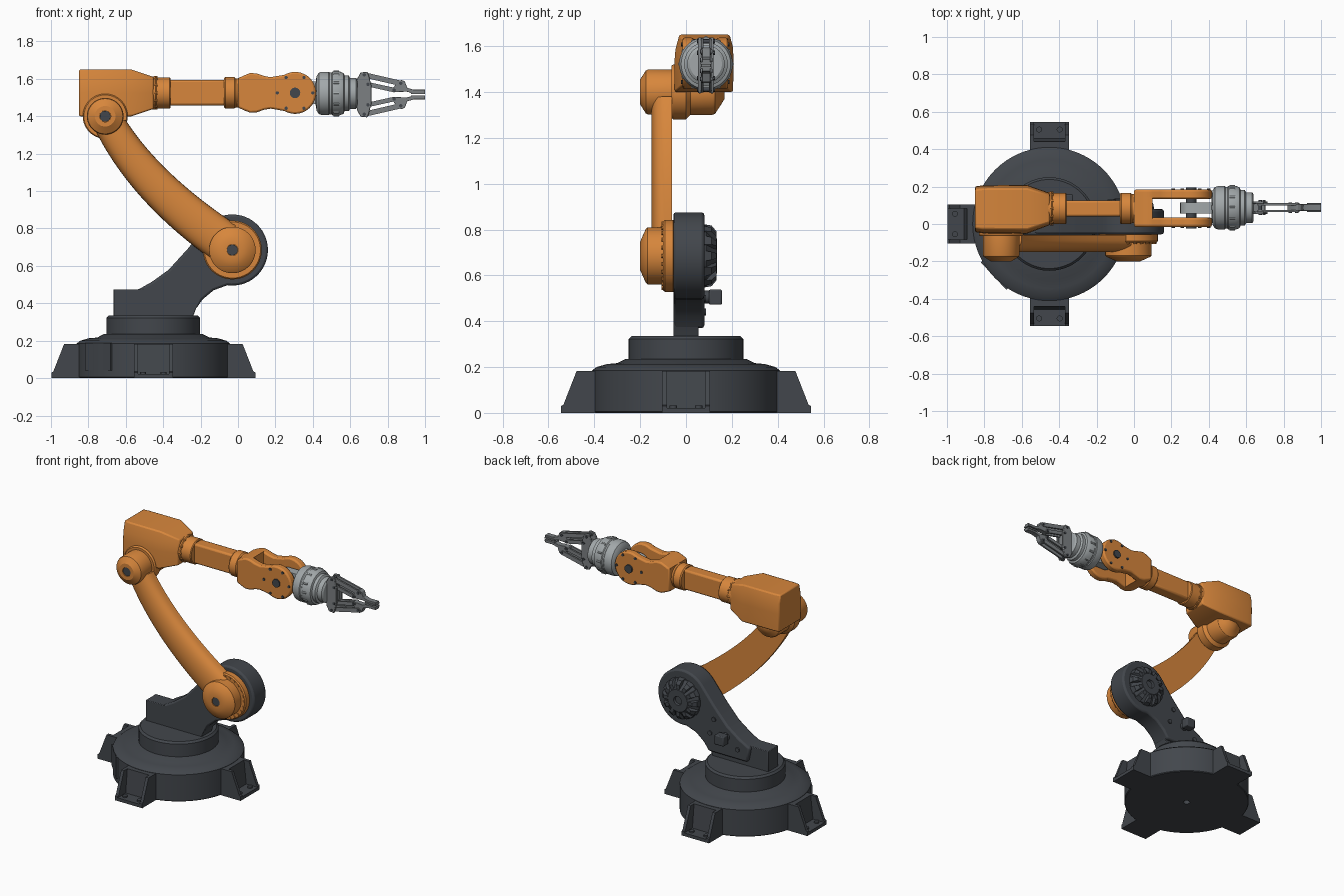
import bpy, bmesh
from math import sin, cos, pi, radians, hypot
from mathutils import Vector, Matrix


def material(name, rgb):
    m = bpy.data.materials.new(name)
    m.diffuse_color = (*rgb, 1)
    return m


ORANGE = material("orange_paint", (0.68, 0.24, 0.045))
DARK = material("dark_metal", (0.055, 0.062, 0.072))
STEEL = material("light_steel", (0.36, 0.39, 0.40))
GREY = material("mid_steel", (0.2, 0.215, 0.225))


def loft(name, stacks, mat, bevel=0.0, spin=0.0, loc=(0, 0, 0)):
    """Skin one or more stacks of point rings, capped at both ends."""
    bm = bmesh.new()
    for rings in stacks:
        vs = [[bm.verts.new(p) for p in ring] for ring in rings]
        n = len(vs[0])
        for a, b in zip(vs, vs[1:]):
            for i in range(n):
                bm.faces.new((a[i], a[(i + 1) % n], b[(i + 1) % n], b[i]))
        bm.faces.new(vs[0])
        bm.faces.new(vs[-1])
    bmesh.ops.recalc_face_normals(bm, faces=bm.faces[:])
    me = bpy.data.meshes.new(name)
    bm.to_mesh(me)
    bm.free()
    me.materials.append(mat)
    ob = bpy.data.objects.new(name, me)
    bpy.context.collection.objects.link(ob)
    ob.location = loc
    ob.rotation_euler.z = spin
    bpy.ops.object.select_all(action='DESELECT')
    ob.select_set(True)
    bpy.context.view_layer.objects.active = ob
    bpy.ops.object.shade_smooth_by_angle(angle=radians(32))
    if bevel:
        mod = ob.modifiers.new("bevel", 'BEVEL')
        mod.width, mod.segments, mod.limit_method = bevel, 2, 'ANGLE'
        mod.angle_limit = radians(35)
    return ob


def prism(name, pts, y0, y1, mat, bevel=0.0, **kw):
    """Extrude an (x, z) outline along y."""
    return loft(name, [[[(x, y, z) for x, z in pts] for y in (y0, y1)]], mat, bevel, **kw)


def lathe(name, prof, centre, axis, mat, seg=64, ring=(1, 0)):
    """Turn (radius, height) about an axis; ring=(count, radius) repeats it in a circle."""
    turn = {'X': lambda a, b, h: (h, a, b), 'Y': lambda a, b, h: (a, h, b),
            'Z': lambda a, b, h: (a, b, h)}[axis]
    stacks = []
    for k in range(ring[0]):
        t = 2 * pi * k / ring[0]
        ox, oy = ring[1] * cos(t), ring[1] * sin(t)
        stacks.append([[Vector(centre) + Vector(turn(ox + r * cos(2 * pi * i / seg),
                        oy + r * sin(2 * pi * i / seg), h)) for i in range(seg)] for r, h in prof])
    return loft(name, stacks, mat)


def bar(name, p, q, r, y0, y1, mat):
    """Flat link with rounded ends between two (x, z) points."""
    p, q = Vector(p), Vector(q)
    d = (q - p).normalized() * r
    turn = lambda deg: Matrix.Rotation(radians(deg), 2) @ d
    pts = [q + turn(-90 + 22.5 * i) for i in range(9)] + [p + turn(90 + 22.5 * i) for i in range(9)]
    return prism(name, pts, y0, y1, mat)


def arc(cx, cz, r, a0, a1, n):
    return [(cx + r * cos(radians(a0 + (a1 - a0) * i / n)),
             cz + r * sin(radians(a0 + (a1 - a0) * i / n))) for i in range(n + 1)]


# Round base and turntable
BASE = (-0.4525, 0, 0)
lathe("base", [(0.022, 0.03), (0.022, 0), (0.405, 0), (0.41, 0.005), (0.41, 0.185), (0.39, 0.2),
               (0.345, 0.213), (0.3, 0.217), (0.265, 0.235), (0.2, 0.235)], BASE, 'Z', DARK, 96)
lathe("turntable", [(0.2, 0.22), (0.25, 0.22), (0.25, 0.322), (0.238, 0.335), (0.1, 0.335)],
      BASE, 'Z', DARK, 96)

# Four mounting feet: plate, inner wall, two gussets, two bolts
for k in range(4):
    kw = dict(spin=k * pi / 2, loc=BASE)
    prism("foot_plate", [(0.36, 0), (0.545, 0), (0.545, 0.022), (0.36, 0.022)], -0.103, 0.103, DARK, **kw)
    prism("foot_wall", [(0.34, 0), (0.46, 0), (0.44, 0.183), (0.34, 0.183)], -0.1, 0.1, DARK, **kw)
    for s in (-1, 1):
        prism("foot_gusset", [(0.34, 0), (0.545, 0), (0.545, 0.03), (0.535, 0.035), (0.477, 0.183),
                              (0.34, 0.183)], s * 0.083, s * 0.104, DARK, **kw)
        b = lathe("foot_bolt", [(0.016, 0.02), (0.016, 0.032)], (0.505, s * 0.055, 0), 'Z', DARK, 12)
        b.location, b.rotation_euler.z = BASE, k * pi / 2
prism("cable_panel", [(0.3, 0.04), (0.408, 0.04), (0.408, 0.187), (0.3, 0.187)], -0.1, 0.1, DARK,
      spin=radians(223), loc=BASE)

# Shoulder bracket
SX, SZ = -0.03, 0.685
head = arc(SX, SZ, 0.19, 140, -98, 40)
under = [(-0.13, 0.47), (-0.19, 0.42)]
prism("bracket_block", [(-0.665, 0.33), (-0.665, 0.475), (-0.535, 0.475), (-0.39, 0.5), (-0.2, 0.42),
                        (-0.225, 0.37), (-0.24, 0.33)], -0.055, 0.055, DARK, 0.004)
prism("shoulder_bracket", [(-0.52, 0.37), (-0.54, 0.47), (-0.46, 0.515), (-0.37, 0.58), (-0.27, 0.69)]
      + head + under + [(-0.225, 0.37)], -0.055, 0.08, DARK, 0.012)
lathe("shoulder_back_cap", [(0.135, 0.07), (0.135, 0.088), (0.1, 0.115), (0.075, 0.135), (0.03, 0.135),
                            (0.026, 0.12)], (SX, 0, SZ), 'Y', DARK)
for k in range(12):
    a = k * pi / 6
    tooth = loft("cap_tooth", [[[(0.078, y, -w), (0.078, y, w), (r, y, w), (r, y, -w)]
                 for y, r, w in ((0.08, 0.138, 0.022), (0.112, 0.132, 0.018), (0.132, 0.108, 0.012))]], DARK)
    tooth.location, tooth.rotation_euler.y = (SX, 0, SZ), a
prism("bracket_plug", [(-0.395, 0.472), (-0.325, 0.472), (-0.325, 0.538), (-0.395, 0.538)],
      0.1, 0.157, DARK, 0.006)
lathe("plug_stem", [(0.028, 0.07), (0.028, 0.11)], (-0.36, 0, 0.505), 'Y', DARK, 24)
for x, z in ((-0.27, 0.6), (-0.45, 0.44), (-0.24, 0.5)):
    lathe("bracket_bolt", [(0.015, 0.07), (0.015, 0.088)], (x, 0, z), 'Y', DARK, 16)

# Shoulder joint
lathe("shoulder_flange", [(0.15, -0.05), (0.157, -0.056), (0.157, -0.092), (0.15, -0.1), (0.1, -0.1)],
      (SX, 0, SZ), 'Y', ORANGE)
lathe("shoulder_bolts", [(0.009, -0.09), (0.009, -0.106)], (SX, 0, SZ), 'Y', ORANGE, 10, (24, 0.141))
lathe("shoulder_cap", [(0.124, -0.09), (0.124, -0.168), (0.118, -0.175), (0.085, -0.19), (0.062, -0.2),
                       (0.03, -0.2), (0.03, -0.18)], (SX, 0, SZ), 'Y', ORANGE)
lathe("shoulder_pin", [(0.029, -0.17), (0.029, -0.196)], (SX, 0, SZ), 'Y', DARK, 32)


# Curved upper arm: D-shaped section between two quadratic edges
def quad(p, c, q, t):
    return Vector(p) * (1 - t) ** 2 + Vector(c) * 2 * t * (1 - t) + Vector(q) * t * t


rings = []
for i in range(25):
    a = quad((-0.78, 1.36), (-0.59, 0.95), (-0.12, 0.62), i / 24)
    b = quad((-0.60, 1.38), (-0.415, 1.09), (-0.01, 0.82), i / 24)
    m, h = (a + b) / 2, (b - a) / 2
    rings.append([(m.x + h.x * cos(u), -0.06 - 0.09 * sin(u) ** 0.65, m.y + h.y * cos(u))
                  for u in [pi * j / 20 * 0.99999 for j in range(21)]])
loft("upper_arm", [rings], ORANGE)

# Elbow joint
EL = (-0.71, 0, 1.40)
lathe("elbow_ring", [(0.1, 0.02), (0.12, 0.0), (0.12, -0.055), (0.114, -0.064), (0.09, -0.064)],
      EL, 'Y', ORANGE)
lathe("elbow_cap", [(0.098, -0.05), (0.098, -0.165), (0.094, -0.175), (0.07, -0.19), (0.055, -0.2),
                    (0.03, -0.2), (0.03, -0.18)], EL, 'Y', ORANGE)
lathe("elbow_pin", [(0.029, -0.17), (0.029, -0.196)], EL, 'Y', DARK, 32)
lathe("elbow_shaft", [(0.1, -0.02), (0.1, 0.115), (0.095, 0.127), (0.06, 0.15), (0.03, 0.168), (0.005, 0.168)],
      EL, 'Y', ORANGE)

# Elbow housing, tapering to the forearm
YC, ZC = 0.083, 1.525
sec = [(-0.112, 0.125), (0.107, 0.125), (0.122, 0.07), (0.125, 0.0), (0.122, -0.125), (-0.132, -0.125),
       (-0.134, 0.0), (-0.129, 0.06)]
loft("elbow_housing", [[[(x, YC + y * sy, ZC + z * sz) for y, z in sec] for x, sy, sz in
     ((-0.85, 0.94, 1), (-0.81, 0.99, 1), (-0.57, 1, 1), (-0.45, 0.66, 0.68))]], ORANGE, 0.008)

# Forearm bar and collars
AX = (0, YC, ZC)
lathe("rear_collar", [(0.07, -0.47), (0.088, -0.465), (0.088, -0.44), (0.083, -0.435), (0.083, -0.365),
                      (0.078, -0.36), (0.04, -0.36)], AX, 'X', ORANGE)
lathe("rear_collar_bolts", [(0.008, -0.45), (0.008, -0.43)], AX, 'X', ORANGE, 8, (12, 0.082))
prism("forearm_bar", [(-0.38, 1.458), (-0.05, 1.458), (-0.05, 1.595), (-0.38, 1.595)], 0.04, 0.126, ORANGE, 0.012)
lathe("front_collar", [(0.05, -0.075), (0.078, -0.075), (0.084, -0.068), (0.084, -0.02), (0.078, -0.012),
                       (0.078, 0.02)], AX, 'X', ORANGE)

# Wrist fork with peanut-shaped cheeks
WX = 0.305
top = [(0.0, 0.078), (0.03, 0.092), (0.065, 0.106), (0.1, 0.104), (0.14, 0.09), (0.175, 0.084), (0.21, 0.09)]
rim = arc(WX, 0, 0.112, 120, -120, 36)
outline = [(x, ZC + z) for x, z in top + rim + [(x, -z) for x, z in reversed(top)]]
for y0, y1 in ((-0.016, 0.034), (0.134, 0.184)):
    prism("fork_cheek", outline, y0, y1, ORANGE, 0.01)
web = [(x, ZC + z) for x, z in top[:4] + [(x, -z) for x, z in reversed(top[:4])]]
prism("fork_web", web, 0.0, 0.17, ORANGE)
W = (WX, 0, ZC)
lathe("wrist_pin", [(0.028, -0.024), (0.028, 0.195)], W, 'Y', DARK, 32)
for y0, y1 in ((-0.022, 0.0), (0.17, 0.19)):
    lathe("fork_bolts", [(0.009, y0), (0.009, y1)], W, 'Y', DARK, 10, (6, 0.095))

# Wrist link and rotating head
bar("wrist_link", (WX, ZC), (0.43, ZC), 0.06, 0.055, 0.115, STEEL)
G = (0, 0.087, 1.522)
lathe("wrist_head", [(0.06, 0.415), (0.092, 0.42), (0.11, 0.432), (0.116, 0.45), (0.116, 0.485), (0.112, 0.49),
                     (0.112, 0.5), (0.117, 0.505), (0.117, 0.545), (0.108, 0.565), (0.095, 0.57), (0.095, 0.592),
                     (0.082, 0.6), (0.082, 0.632), (0.07, 0.64), (0.02, 0.64)], G, 'X', STEEL)
lathe("wrist_head_studs", [(0.01, 0.51), (0.01, 0.54)], G, 'X', STEEL, 8, (12, 0.112))

# Gripper: palm plus mirrored links and fingers
GZ = 1.516
half = [(0.635, 0.08), (0.655, 0.118), (0.692, 0.122), (0.7, 0.1), (0.713, 0.05)]
palm = [(x, GZ + z) for x, z in half + [(x, -z) for x, z in reversed(half)]]
for y0, y1 in ((0.053, 0.067), (0.107, 0.121)):
    prism("palm_plate", palm, y0, y1, GREY, 0.003)
prism("palm_core", [(0.63, GZ - 0.07), (0.7, GZ - 0.07), (0.7, GZ + 0.07), (0.63, GZ + 0.07)], 0.06, 0.115, GREY)
finger = [(0.82, 0.024), (0.855, 0.07), (0.875, 0.078), (0.892, 0.07), (0.905, 0.036), (0.94, 0.026),
          (1.0, 0.026), (1.0, 0.006), (0.93, 0.008), (0.9, 0.016), (0.83, 0.012)]
for s in (-1, 1):
    P = lambda x, z: (x, GZ + s * z)
    for y0, y1 in ((0.065, 0.076), (0.1, 0.111)):
        bar("outer_link", P(0.675, 0.105), P(0.87, 0.06), 0.014, y0, y1, GREY)
        bar("inner_link", P(0.695, 0.055), P(0.835, 0.024), 0.012, y0, y1, GREY)
    prism("finger", [P(x, z) for x, z in finger], 0.07, 0.106, GREY, 0.002)
    prism("finger_pad", [P(0.925, 0.004), P(1.0, 0.004), P(1.0, 0.014), P(0.925, 0.014)], 0.064, 0.112, GREY)
    for x, z in ((0.675, 0.105), (0.87, 0.06), (0.695, 0.055), (0.835, 0.024)):
        lathe("link_pin", [(0.009, 0.048), (0.009, 0.127)] if x < 0.8 else [(0.009, 0.06), (0.009, 0.116)],
              (x, 0, GZ + s * z), 'Y', DARK, 16)
